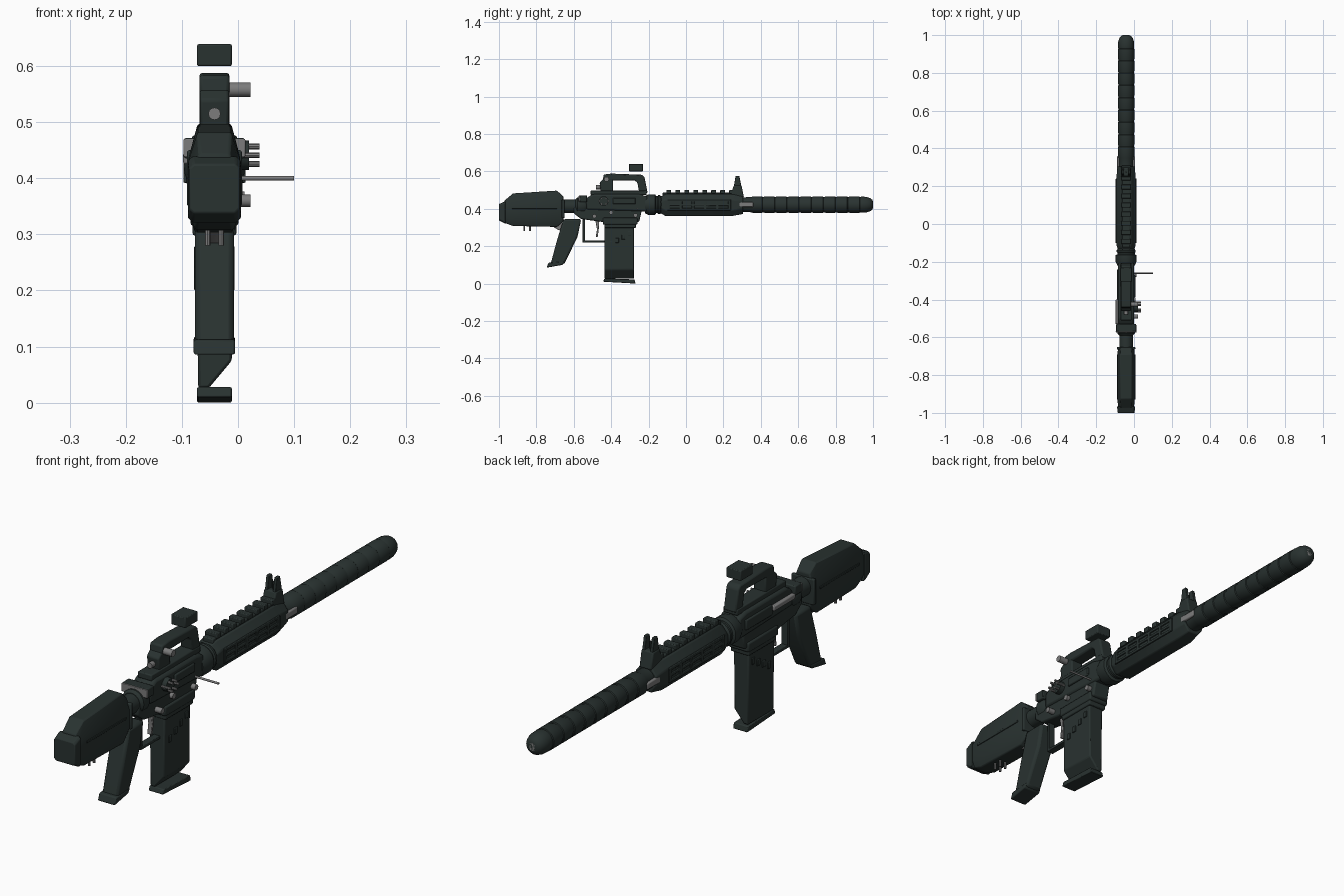
import bpy, bmesh, math
from mathutils import Vector

CX = -0.042  # centre line of the body


def material(name, rgb):
    m = bpy.data.materials.new(name)
    m.diffuse_color = (*rgb, 1)
    return m


DARK = material("dark_green_grey", (0.022, 0.032, 0.030))
GREY = material("steel_grey", (0.20, 0.20, 0.20))


def finish(name, bm, mat, bevel=0.0):
    bmesh.ops.recalc_face_normals(bm, faces=bm.faces)
    me = bpy.data.meshes.new(name)
    bm.to_mesh(me)
    bm.free()
    ob = bpy.data.objects.new(name, me)
    bpy.context.collection.objects.link(ob)
    me.materials.append(mat)
    if bevel:
        b = ob.modifiers.new("bevel", "BEVEL")
        b.width, b.segments, b.limit_method = bevel, 2, "ANGLE"
    return ob


def loft(name, rings, mat=DARK, bevel=0.0):
    """Skin through rings of points with equal counts, capped at both ends."""
    bm = bmesh.new()
    vs = [[bm.verts.new(p) for p in r] for r in rings]
    n = len(vs[0])
    for a, b in zip(vs, vs[1:]):
        for i in range(n):
            j = (i + 1) % n
            bm.faces.new((a[i], a[j], b[j], b[i]))
    bm.faces.new(vs[0])
    bm.faces.new(vs[-1])
    return finish(name, bm, mat, bevel)


def box(name, cx, hw, y0, y1, z0, z1, mat=DARK, bevel=0.004):
    rings = [[(x, y0, z0), (x, y1, z0), (x, y1, z1), (x, y0, z1)] for x in (cx - hw, cx + hw)]
    return loft(name, rings, mat, bevel)


def prism(name, profile, hw, mat=DARK, bevel=0.005, cx=CX):
    """Side profile (y, z) extruded across the width."""
    return loft(name, [[(x, y, z) for y, z in profile] for x in (cx - hw, cx + hw)], mat, bevel)


def rod(name, p0, p1, r, mat=GREY, sides=12):
    p0, p1 = Vector(p0), Vector(p1)
    q = (p1 - p0).to_track_quat("Z", "Y")
    ring = [q @ Vector((r * math.cos(t), r * math.sin(t), 0))
            for t in (2 * math.pi * i / sides for i in range(sides))]
    return loft(name, [[p + v for v in ring] for p in (p0, p1)], mat)


def turned(name, profile, zc, mat=DARK, sides=24):
    """Round part along y from (y, radius) pairs."""
    ang = [2 * math.pi * i / sides for i in range(sides)]
    return loft(name, [[(CX + r * math.cos(t), y, zc + r * math.sin(t)) for t in ang]
                       for y, r in profile], mat)


def octo(y, hw, z0, z1, ct, cb):
    """Octagonal section with separate top and bottom chamfers."""
    right = [(hw - cb[0], z0), (hw, z0 + cb[1]), (hw, z1 - ct[1]), (hw - ct[0], z1)]
    pts = right + [(-x, z) for x, z in reversed(right)]
    return [(CX + x, y, z) for x, z in pts]


# Ringed suppressor with rounded muzzle
prof = [(0.29, 0.038)]
for i in range(9):
    y = 0.35 + i * 0.065
    prof += [(y, 0.041), (y + 0.005, 0.0435), (y + 0.057, 0.0435), (y + 0.06, 0.041)]
prof += [(0.94, 0.043), (0.965, 0.0415), (0.985, 0.035), (0.996, 0.026), (1.0, 0.016)]
turned("suppressor", prof, 0.422)
turned("muzzle_tip", [(0.95, 0.015), (0.9995, 0.0155), (1.0, 0.015)], 0.422, GREY, 16)
box("gas_block", CX, 0.047, 0.28, 0.36, 0.41, 0.435, GREY)

# Handguard with ribbed sides and top rail
loft("handguard", [octo(y, w, a, b, (0.024, 0.03), (0.022, 0.03)) for y, w, a, b in
                   [(-0.135, 0.044, 0.375, 0.465), (-0.11, 0.051, 0.362, 0.478),
                    (0.25, 0.051, 0.362, 0.478), (0.305, 0.045, 0.372, 0.47)]], bevel=0.004)
for s in (-1, 1):
    for z in (0.392, 0.415, 0.438):
        box("handguard_rib", CX + s * 0.051, 0.0045, -0.10, 0.24, z, z + 0.011, bevel=0.002)
    for i in range(6):
        y = -0.10 + i * 0.065
        box("handguard_bar", CX + s * 0.051, 0.0045, y, y + 0.015, 0.392, 0.449, bevel=0.002)
box("top_rail", CX, 0.022, -0.125, 0.29, 0.46, 0.487)
for i in range(8):
    y = -0.105 + i * 0.048
    box("rail_tooth", CX, 0.026, y, y + 0.026, 0.48, 0.501, bevel=0.003)

# Forked front sight
prism("front_sight_base", [(0.235, 0.46), (0.31, 0.46), (0.297, 0.525), (0.255, 0.525)], 0.026)
for s in (-1, 1):
    prism("front_sight_prong", [(0.255, 0.515), (0.297, 0.515), (0.285, 0.575), (0.265, 0.575)],
          0.006, cx=CX + s * 0.017, bevel=0.002)
rod("front_sight_post", (CX, 0.275, 0.52), (CX, 0.275, 0.553), 0.004, DARK)

# Barrel nut
turned("barrel_nut", [(-0.22, 0.046), (-0.20, 0.055), (-0.165, 0.055), (-0.16, 0.046),
                      (-0.152, 0.046), (-0.148, 0.051), (-0.14, 0.051), (-0.125, 0.04)], 0.422)

# Receiver, magazine well and controls
prism("upper_receiver", [(-0.535, 0.395), (-0.205, 0.385), (-0.205, 0.465), (-0.25, 0.478),
                         (-0.50, 0.478), (-0.535, 0.455)], 0.042, bevel=0.01)
prism("lower_receiver", [(-0.60, 0.375), (-0.56, 0.345), (-0.45, 0.33), (-0.25, 0.33),
                         (-0.235, 0.40), (-0.54, 0.42), (-0.60, 0.41)], 0.036, bevel=0.006)
box("magazine_well", CX, 0.043, -0.445, -0.26, 0.315, 0.352, bevel=0.006)
box("magazine_well_lip", CX, 0.039, -0.437, -0.268, 0.298, 0.32, bevel=0.004)
box("ejection_cover", CX + 0.042, 0.007, -0.39, -0.27, 0.425, 0.458)
box("side_step", CX - 0.042, 0.007, -0.40, -0.24, 0.41, 0.45)
box("bolt_lever", CX - 0.047, 0.009, -0.53, -0.40, 0.425, 0.445, GREY)
box("rear_collar", CX, 0.054, -0.57, -0.53, 0.435, 0.472)
box("charging_plate", CX, 0.055, -0.574, -0.567, 0.438, 0.47, GREY, 0.002)
rod("bolt_handle", (-0.01, -0.26, 0.40), (0.10, -0.26, 0.40), 0.004)
for i in range(6):
    a = i * math.pi / 3
    y, z = -0.44 + 0.024 * math.cos(a), 0.441 + 0.018 * math.sin(a)
    rod("forward_pin", (-0.01, y, z), (0.038, y, z), 0.005, GREY, 8)
rod("pin_hub", (-0.01, -0.44, 0.441), (0.02, -0.44, 0.441), 0.026, DARK, 16)
for y, z, x in ((-0.49, 0.36, 0.022), (-0.27, 0.365, 0.012), (-0.40, 0.38, 0.008)):
    rod("side_button", (-0.012, y, z), (x, y, z), 0.011)

# Magazine with slanted lower edge, base foot and side ridges
mx = [(-0.075, 0.34), (-0.009, 0.34), (-0.011, 0.075), (-0.052, 0.026), (-0.071, 0.026)]
loft("magazine", [[(x, y, z) for x, z in mx] for y in (-0.435, -0.277)], bevel=0.005)
prism("magazine_foot", [(-0.443, 0.01), (-0.27, 0.0), (-0.275, 0.022), (-0.436, 0.028)], 0.031,
      bevel=0.003)
for s in (-1, 1):
    for i in range(4):
        y = -0.41 + i * 0.033
        box("magazine_stud", CX + s * 0.033, 0.003, y, y + 0.018, 0.20 + i * 0.018, 0.225 + i * 0.018,
            bevel=0.002)

# Pistol grip
prism("grip", [(-0.655, 0.345), (-0.56, 0.345), (-0.58, 0.25), (-0.65, 0.105), (-0.725, 0.10),
               (-0.69, 0.23)], 0.035, bevel=0.01)
prism("grip_foot", [(-0.65, 0.118), (-0.66, 0.10), (-0.745, 0.085), (-0.735, 0.112)], 0.037,
      bevel=0.004)
prism("grip_tang", [(-0.725, 0.312), (-0.64, 0.325), (-0.65, 0.285), (-0.68, 0.285)], 0.012, GREY, 0.003)

# Trigger and guard
box("guard_rear", CX, 0.014, -0.553, -0.54, 0.22, 0.345, bevel=0.002)
box("guard_bottom", CX, 0.014, -0.553, -0.43, 0.219, 0.23, bevel=0.002)
prism("trigger", [(-0.485, 0.34), (-0.463, 0.34), (-0.467, 0.285), (-0.472, 0.25), (-0.482, 0.25),
                  (-0.476, 0.29)], 0.009, GREY, 0.002)

# Carry handle with rear sight
box("handle_base", CX, 0.03, -0.51, -0.21, 0.473, 0.497)
prism("handle_arch", [(-0.445, 0.548), (-0.44, 0.583), (-0.40, 0.588), (-0.235, 0.582),
                      (-0.222, 0.57), (-0.205, 0.485), (-0.25, 0.485), (-0.26, 0.54),
                      (-0.275, 0.552), (-0.39, 0.55)], 0.027, bevel=0.006)
prism("handle_rear_post", [(-0.455, 0.49), (-0.39, 0.49), (-0.39, 0.56), (-0.44, 0.56),
                           (-0.462, 0.54)], 0.026)
rod("rear_sight_screw", (CX, -0.48, 0.515), (CX, -0.42, 0.515), 0.011)
rod("sight_knob", (-0.018, -0.425, 0.558), (0.022, -0.425, 0.558), 0.013)
box("top_sight_block", CX, 0.031, -0.305, -0.23, 0.60, 0.639, bevel=0.003)

# Buffer tube and collar rings
turned("buffer_tube", [(-0.67, 0.036), (-0.52, 0.036)], 0.413)
turned("buffer_ring", [(-0.59, 0.036), (-0.58, 0.046), (-0.545, 0.046), (-0.53, 0.036)], 0.415)
box("stock_collar", CX, 0.049, -0.665, -0.65, 0.35, 0.45)

# Faceted stock and butt pad
loft("stock", [octo(y, w, a, b, (0.016, c), (0.012, 0.03)) for y, w, a, b, c in
               [(-0.972, 0.042, 0.325, 0.442, 0.025), (-0.925, 0.046, 0.308, 0.482, 0.05),
                (-0.69, 0.046, 0.303, 0.497, 0.06), (-0.655, 0.042, 0.332, 0.465, 0.04)]],
     bevel=0.004)
loft("butt_pad", [octo(y, w, a, b, (0.008, 0.008), (0.008, 0.008)) for y, w, a, b in
                  [(-1.0, 0.045, 0.338, 0.425), (-0.965, 0.0475, 0.32, 0.44)]], bevel=0.003)
for s in (-1, 1):
    box("stock_strip", CX + s * 0.046, 0.003, -0.93, -0.69, 0.40, 0.408, bevel=0.001)
    for y in (-0.865, -0.835):
        rod("stock_pin", (CX + s * 0.012, y, 0.28), (CX + s * 0.012, y, 0.32), 0.005, GREY, 8)

# Smooth shading with sharp edges kept
bpy.ops.object.select_all(action="SELECT")
bpy.context.view_layer.objects.active = bpy.context.scene.objects[0]
bpy.ops.object.shade_smooth_by_angle(angle=math.radians(35))
